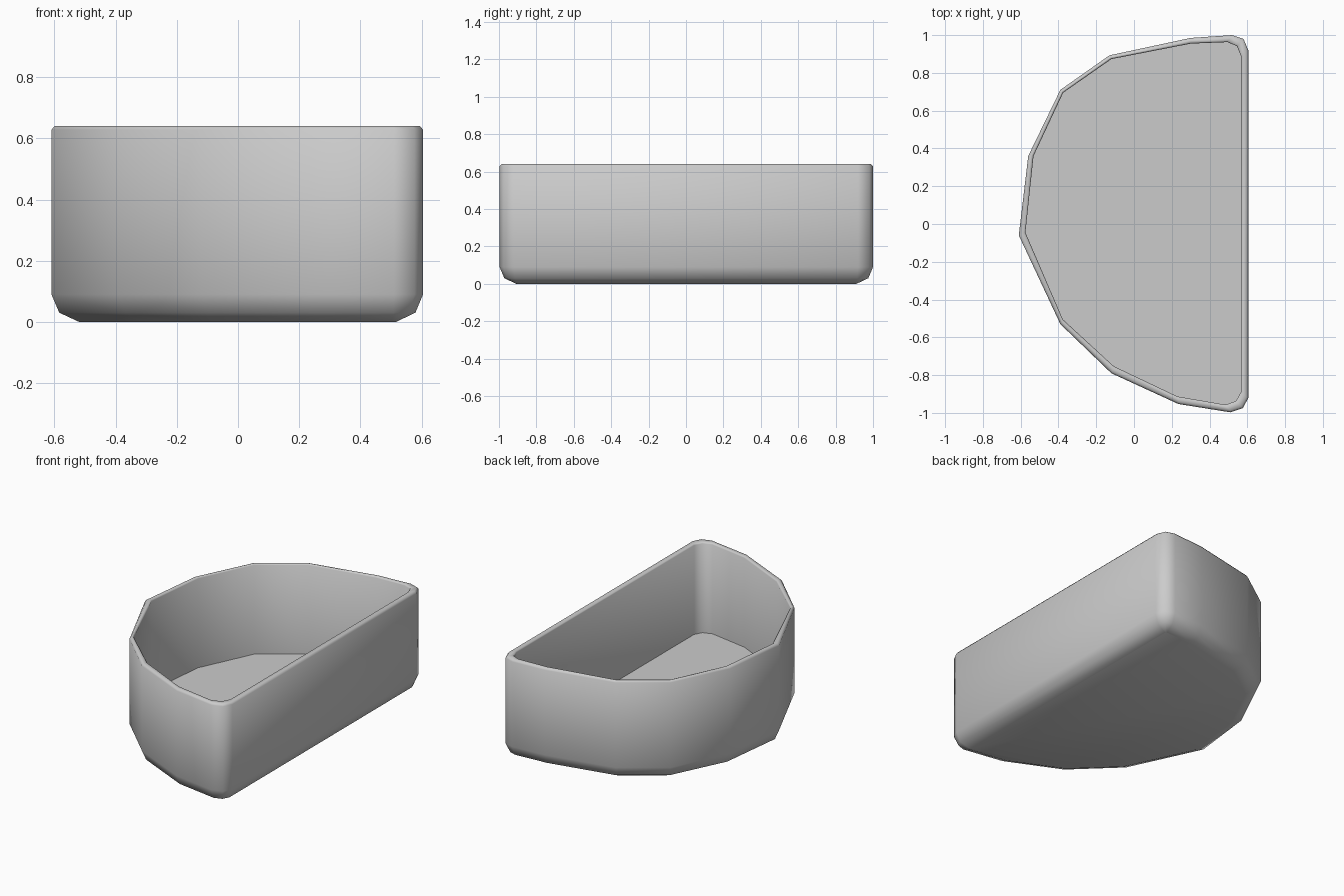
import bpy, bmesh, math
from mathutils import Vector

if "Cube" in bpy.data.objects:
    bpy.data.objects.remove(bpy.data.objects["Cube"])

# D-shaped outlines seen from above (clockwise from the back right corner)
OUTER = [(0.52, 1.0), (0.58, 0.98), (0.605, 0.92), (0.605, -0.92), (0.577, -0.975),
         (0.51, -0.997), (0.235, -0.953), (-0.12, -0.79), (-0.39, -0.53), (-0.61, -0.06),
         (-0.56, 0.36), (-0.39, 0.71), (-0.13, 0.893), (0.30, 0.985)]
INNER = [(0.495, 0.963), (0.545, 0.942), (0.566, 0.89), (0.566, -0.89), (0.54, -0.937),
         (0.485, -0.957), (0.23, -0.913), (-0.107, -0.753), (-0.377, -0.505), (-0.575, -0.045),
         (-0.532, 0.36), (-0.375, 0.695), (-0.12, 0.873), (0.30, 0.955)]


def inset(pts, d):
    """Move every side of a clockwise outline inwards by d."""
    out = []
    for i, p in enumerate(pts):
        p = Vector(p)
        a = (p - Vector(pts[i - 1])).normalized()
        b = (Vector(pts[(i + 1) % len(pts)]) - p).normalized()
        na, nb = Vector((a.y, -a.x)), Vector((b.y, -b.x))
        out.append(p + (na + nb) * d / (1 + na.dot(nb)))
    return out


bm = bmesh.new()

# Rings from the underside, up the outer wall, over the rim and down to the floor
levels = [(OUTER, 0.088, 0.0), (OUTER, 0.025, 0.03), (OUTER, 0.0, 0.09),
          (OUTER, 0.0, 0.628), (OUTER, 0.01, 0.64),
          (INNER, -0.006, 0.64), (INNER, 0.0, 0.632), (INNER, 0.0, 0.067)]
rings = [[bm.verts.new((x, y, z)) for x, y in inset(o, d)] for o, d, z in levels]

for lo, hi in zip(rings, rings[1:]):
    for i in range(len(lo)):
        j = (i + 1) % len(lo)
        bm.faces.new((lo[i], lo[j], hi[j], hi[i]))

# Underside and inner floor
bm.faces.new(rings[0])
bm.faces.new(rings[-1])
bmesh.ops.recalc_face_normals(bm, faces=bm.faces)

mesh = bpy.data.meshes.new("basin")
bm.to_mesh(mesh)
bm.free()
basin = bpy.data.objects.new("basin", mesh)
bpy.context.collection.objects.link(basin)

bpy.context.view_layer.objects.active = basin
basin.select_set(True)
bpy.ops.object.shade_smooth_by_angle(angle=math.radians(55))
